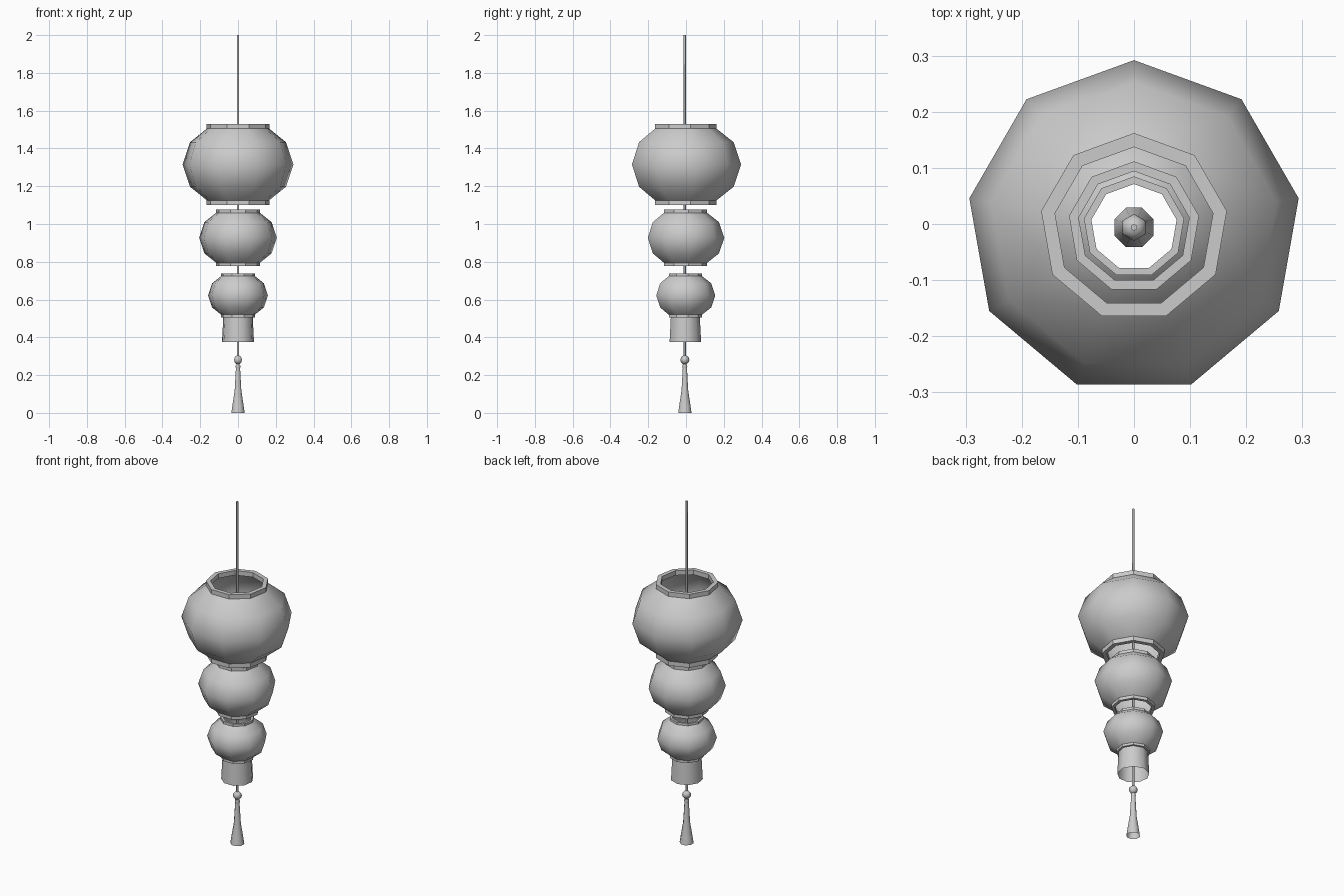
import bpy
from math import sin, cos, pi, radians

if "Cube" in bpy.data.objects:
    bpy.data.objects.remove(bpy.data.objects["Cube"])

grey = bpy.data.materials.new("pale_grey")
grey.use_nodes = True
COLOUR = (0.6, 0.6, 0.6, 1)
grey.diffuse_color = COLOUR
grey.node_tree.nodes["Principled BSDF"].inputs["Base Color"].default_value = COLOUR
CENTRE_Y = -0.006


def lathe(name, profile, sides, smooth=None, closed=False, start=pi / 2):
    """Revolve (radius, height) points, listed from bottom to top on the outside."""
    verts = [(r * cos(start + 2 * pi * i / sides),
              r * sin(start + 2 * pi * i / sides) + CENTRE_Y, z)
             for r, z in profile for i in range(sides)]
    rows = len(profile)
    faces = []
    for j in range(rows if closed else rows - 1):
        a, b = j * sides, (j + 1) % rows * sides
        for i in range(sides):
            k = (i + 1) % sides
            faces.append((a + i, a + k, b + k, b + i))
    mesh = bpy.data.meshes.new(name)
    mesh.from_pydata(verts, [], faces)
    mesh.materials.append(grey)
    obj = bpy.data.objects.new(name, mesh)
    bpy.context.collection.objects.link(obj)
    if smooth:
        bpy.ops.object.select_all(action="DESELECT")
        obj.select_set(True)
        bpy.context.view_layer.objects.active = obj
        bpy.ops.object.shade_smooth_by_angle(angle=radians(smooth))
    return obj


def lantern(name, z, s):
    # Open squashed globe, with a square-section rim at each end
    globe = [(0.298 * s * cos(radians(a)), z + 0.236 * s * sin(radians(a)))
             for a in range(-60, 61, 30)]
    lathe(name + "_globe", globe, 9, smooth=60)
    for end, side in (("top", 1), ("bottom", -1)):
        low, high = sorted((z + side * 0.188 * s, z + side * 0.215 * s))
        inner, outer = 0.143 * s, 0.168 * s
        lathe(f"{name}_{end}_rim",
              [(inner, low), (outer, low), (outer, high), (inner, high)], 9, closed=True)


# Three lanterns, shrinking downwards
lantern("large_lantern", 1.315, 1.0)
lantern("middle_lantern", 0.927, 0.7)
lantern("small_lantern", 0.622, 0.54)

# Open skirt below the small lantern
lathe("skirt", [(0.086, 0.375), (0.079, 0.51)], 9, smooth=60)

# Hanging cord
lathe("cord", [(0, 0.23), (0.006, 0.23), (0.006, 2.0), (0, 2.0)], 6, smooth=65)

# Bead above the tassel
bead = [(0.024 * cos(radians(a)), 0.281 + 0.024 * sin(radians(a)))
        for a in range(-90, 91, 30)]
lathe("tassel_bead", bead, 6, smooth=80)

# Knot and flared tassel, open at the bottom
lathe("tassel_knot", [(0, 0.236), (0.012, 0.236), (0.014, 0.246), (0.012, 0.257), (0, 0.257)],
      8, smooth=50, start=pi / 8)
lathe("tassel", [(0.038, 0), (0.032, 0.04), (0.019, 0.12), (0.012, 0.238)],
      8, smooth=60, start=pi / 8)
